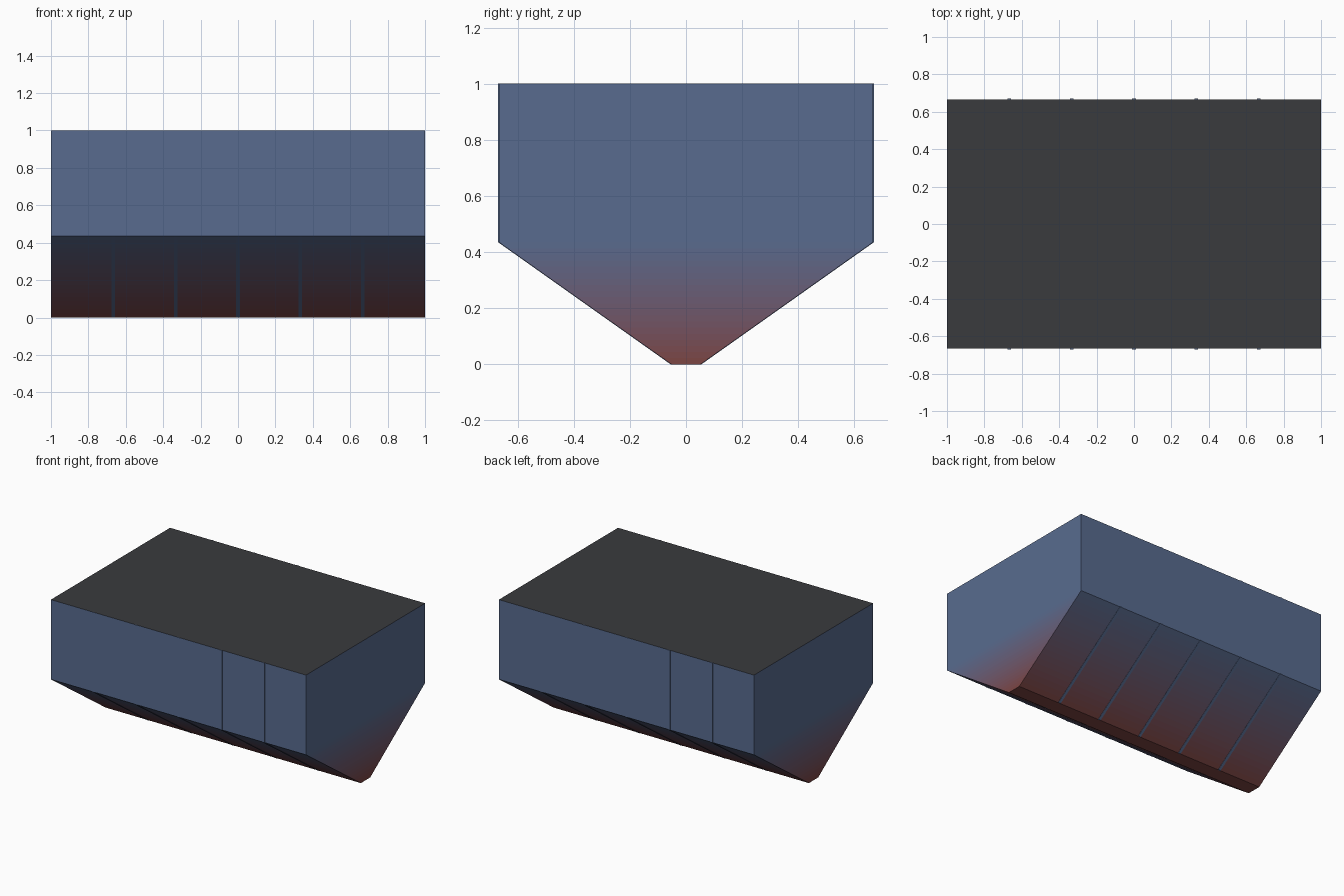
import bpy, bmesh
from mathutils import Vector

if "Cube" in bpy.data.objects:
    bpy.data.objects.remove(bpy.data.objects["Cube"])

HALF_W, FOOT, KNEE, TOP = 2 / 3, 0.052, 0.435, 1.0
BANDS = 20
BLUE = Vector((0.098, 0.148, 0.275))
RED = Vector((0.205, 0.058, 0.052))


def material(name, rgb):
    m = bpy.data.materials.new(name)
    m.diffuse_color = (*rgb, 1)
    m.use_nodes = True
    m.node_tree.nodes["Principled BSDF"].inputs["Base Color"].default_value = m.diffuse_color
    return m


def finish(bm, name, mats):
    bmesh.ops.recalc_face_normals(bm, faces=bm.faces)
    me = bpy.data.meshes.new(name)
    bm.to_mesh(me)
    bm.free()
    for m in mats:
        me.materials.append(m)
    ob = bpy.data.objects.new(name, me)
    bpy.context.collection.objects.link(ob)
    return ob


# Hopper body: stacked rectangles, heat-tinted red at the foot fading to blue
tints = [material(f"hopper_tint_{i}", RED.lerp(BLUE, (i + 0.5) / BANDS))
         for i in range(BANDS)]
blue = material("blue_steel", BLUE)
dark = material("dark_lid", (0.042, 0.043, 0.048))
levels = [(FOOT + (HALF_W - FOOT) * i / BANDS, KNEE * i / BANDS)
          for i in range(BANDS + 1)] + [(HALF_W, TOP)]
bm = bmesh.new()
rings = [[bm.verts.new((x, y * s, z)) for x, s in ((-1, -1), (1, -1), (1, 1), (-1, 1))]
         for y, z in levels]
for i, (a, b) in enumerate(zip(rings, rings[1:])):
    for k in range(4):
        n = (k + 1) % 4
        bm.faces.new((a[k], a[n], b[n], b[k])).material_index = i
bm.faces.new(rings[0]).material_index = 0
bm.faces.new(rings[-1]).material_index = BANDS + 1
finish(bm, "hopper_body", tints + [blue, dark])

# Thin ribs following both long sides
T, W = 0.003, 0.01
profile = [(FOOT, 0.0), (HALF_W, KNEE), (HALF_W, TOP)]
for side, label in ((-1, "front"), (1, "back")):
    for i in range(5):
        x = (i - 2) / 3
        bm = bmesh.new()
        outline = [(y + T, z) for y, z in profile] + [(y - T, z) for y, z in profile[::-1]]
        ends = [[bm.verts.new((x + d, side * y, z)) for y, z in outline] for d in (-W, W)]
        for k in range(6):
            n = (k + 1) % 6
            bm.faces.new((ends[0][k], ends[0][n], ends[1][n], ends[1][k]))
        for e in ends:
            for k in (0, 1):
                bm.faces.new((e[k], e[k + 1], e[4 - k], e[5 - k]))
        finish(bm, f"{label}_rib_{i + 1}", [blue])
